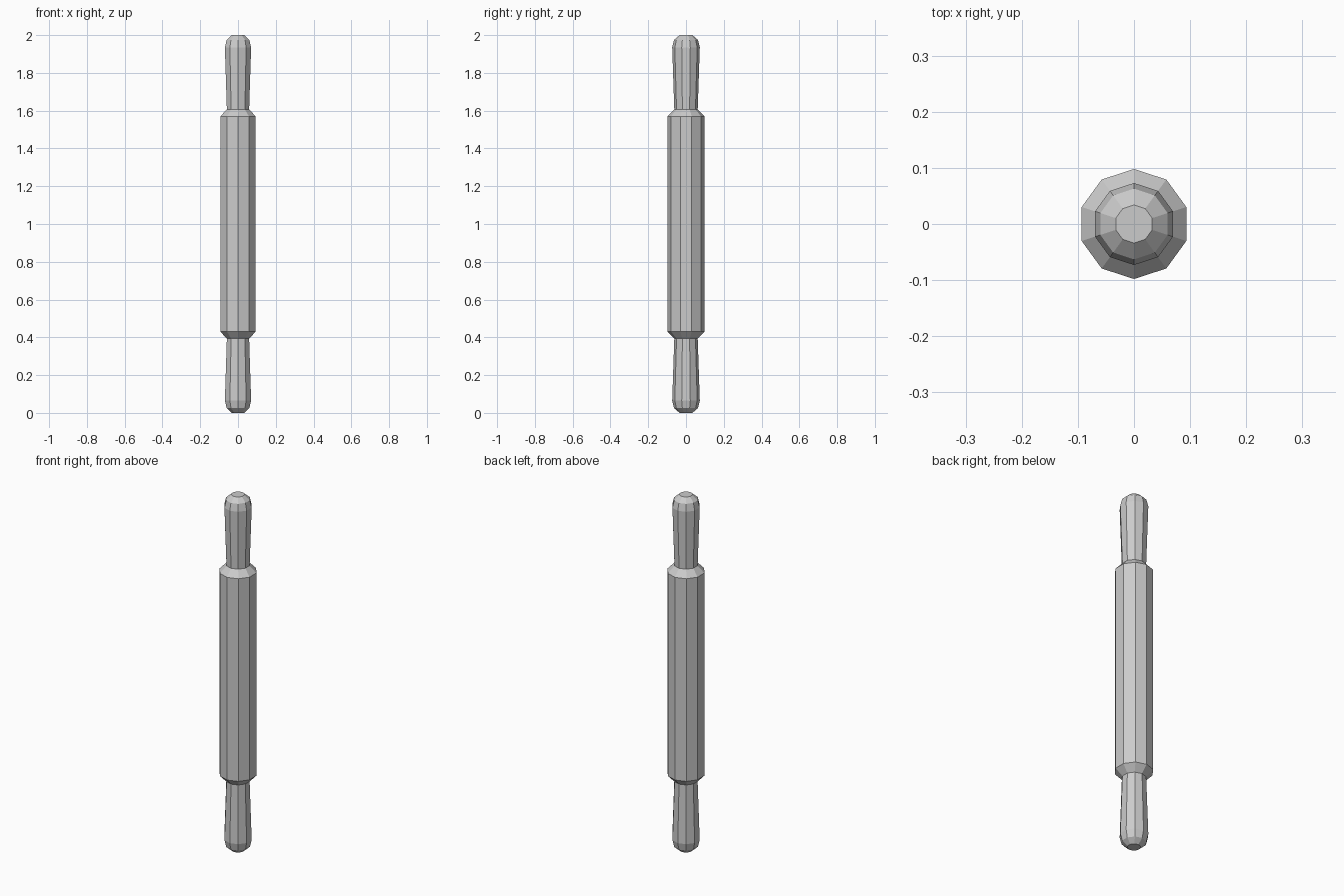
import bpy
import bmesh
from math import cos, sin, pi, tau

cube = bpy.data.objects.get("Cube")
if cube:
    bpy.data.objects.remove(cube, do_unlink=True)

SIDES = 10
MIDDLE = 1.0

grey = bpy.data.materials.new("plain grey")
grey.use_nodes = True
colour = (0.6, 0.6, 0.6, 1)
grey.diffuse_color = colour
grey.node_tree.nodes["Principled BSDF"].inputs["Base Color"].default_value = colour


def lathe(name, profile, cap_last=False):
    """Flat-sided turned part from (radius, height) points, going upwards."""
    bm = bmesh.new()
    rings = []
    for r, z in profile:
        angles = [pi / 2 + tau * i / SIDES for i in range(SIDES)]
        rings.append([bm.verts.new((r * cos(a), r * sin(a), z)) for a in angles])
    for low, high in zip(rings, rings[1:]):
        for i in range(SIDES):
            j = (i + 1) % SIDES
            bm.faces.new((low[i], low[j], high[j], high[i]))
    if cap_last:
        bm.faces.new(rings[-1])
    mesh = bpy.data.meshes.new(name)
    bm.to_mesh(mesh)
    bm.free()
    mesh.materials.append(grey)
    obj = bpy.data.objects.new(name, mesh)
    bpy.context.collection.objects.link(obj)
    return obj


# Barrel with chamfered shoulders
barrel = lathe("barrel", [(0.062, 0.393), (0.098, 0.43), (0.098, 1.57), (0.062, 1.607)])

# Flared handles with rounded ends, mirrored about the middle of the barrel
centre = bpy.data.objects.new("mirror_centre", None)
centre.location.z = MIDDLE
centre.hide_render = True
bpy.context.collection.objects.link(centre)

handles = lathe("handles", [(0.062, 1.607), (0.073, 1.935), (0.063, 1.975), (0.034, 2.0)],
                cap_last=True)
mirror = handles.modifiers.new("Mirror", 'MIRROR')
mirror.use_axis = (False, False, True)
mirror.mirror_object = centre
